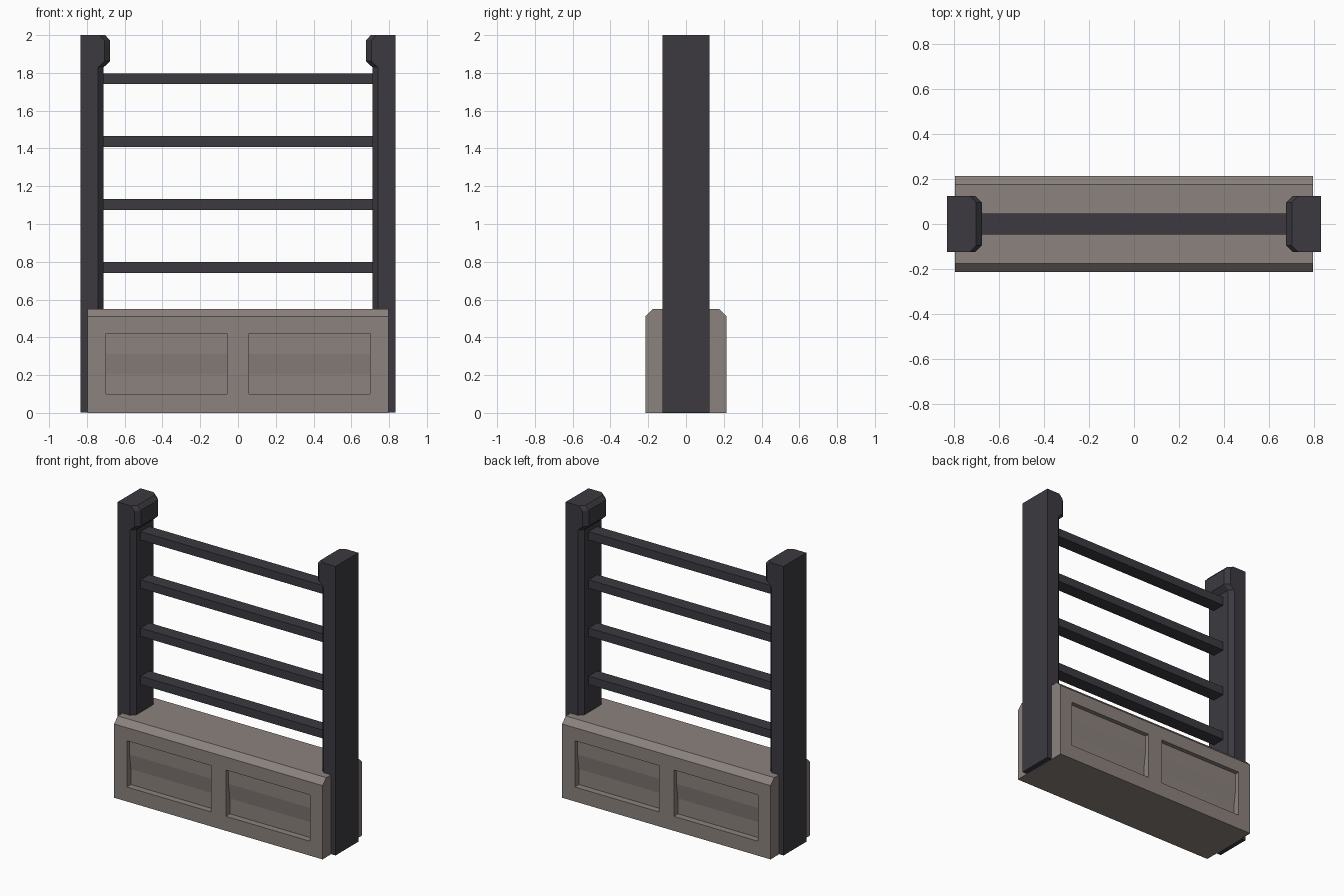
import bpy, bmesh

if "Cube" in bpy.data.objects:
    bpy.data.objects.remove(bpy.data.objects["Cube"])


def material(name, rgb):
    m = bpy.data.materials.new(name)
    m.use_nodes = True
    m.diffuse_color = (*rgb, 1)
    m.node_tree.nodes["Principled BSDF"].inputs["Base Color"].default_value = (*rgb, 1)
    return m


STONE = material("warm grey stone", (0.258, 0.223, 0.205))
IRON = material("dark iron", (0.045, 0.042, 0.051))


def loft(name, rings, mat):
    """Skin a list of equal-sized point rings and cap both ends."""
    bm = bmesh.new()
    loops = [[bm.verts.new(p) for p in ring] for ring in rings]
    for a, b in zip(loops, loops[1:]):
        for i in range(len(a)):
            j = (i + 1) % len(a)
            bm.faces.new((a[i], a[j], b[j], b[i]))
    bm.faces.new(loops[0])
    bm.faces.new(loops[-1])
    bmesh.ops.recalc_face_normals(bm, faces=bm.faces)
    mesh = bpy.data.meshes.new(name)
    bm.to_mesh(mesh)
    bm.free()
    obj = bpy.data.objects.new(name, mesh)
    bpy.context.collection.objects.link(obj)
    mesh.materials.append(mat)
    return obj


def prism(name, profile, x0, x1, mat):
    return loft(name, [[(x, y, z) for y, z in profile] for x in (x0, x1)], mat)


# Stone base with chamfered top edges
D, H, C = 0.215, 0.55, 0.04
base = prism("base", [(-D, 0), (D, 0), (D, H - C), (D - C, H), (C - D, H), (-D, H - C)],
             -0.797, 0.797, STONE)

# Recessed panels, two on each long side, with a gently stepped back
recess = [(0.3, 0.10), (0.3, 0.42), (0.185, 0.42), (0.185, 0.313), (0.17, 0.207), (0.17, 0.10)]
for side in (-1, 1):
    for x0, x1 in ((-0.70, -0.057), (0.057, 0.70)):
        cutter = prism("panel_cutter", [(side * y, z) for y, z in recess], x0, x1, STONE)
        cutter.hide_render = True
        cut = base.modifiers.new("panel", 'BOOLEAN')
        cut.operation = 'DIFFERENCE'
        cut.solver = 'EXACT'
        cut.object = cutter
        bpy.context.view_layer.objects.active = base
        bpy.ops.object.modifier_apply(modifier=cut.name)
        bpy.data.objects.remove(cutter)

# Side posts: chamfered inner edges swelling into a cap at the top
OUT, W, B = 0.833, 0.124, 0.029
levels = [(0.002, 0.711), (1.83, 0.711), (1.862, 0.677), (1.972, 0.677), (2.0, 0.703)]
for name, s in (("left_post", 1), ("right_post", -1)):
    rings = [[(s * x, y, z) for x, y in ((OUT, -W), (OUT, W), (inner + B, W), (inner, W - B),
                                         (inner, B - W), (inner + B, -W))]
             for z, inner in levels]
    loft(name, rings, IRON)

# Rungs between the posts
for i in range(4):
    z = 0.77 + i * 0.333
    prism("rung_%d" % (i + 1), [(-0.047, z - 0.029), (0.047, z - 0.029),
                                (0.047, z + 0.029), (-0.047, z + 0.029)], -0.72, 0.72, IRON)
